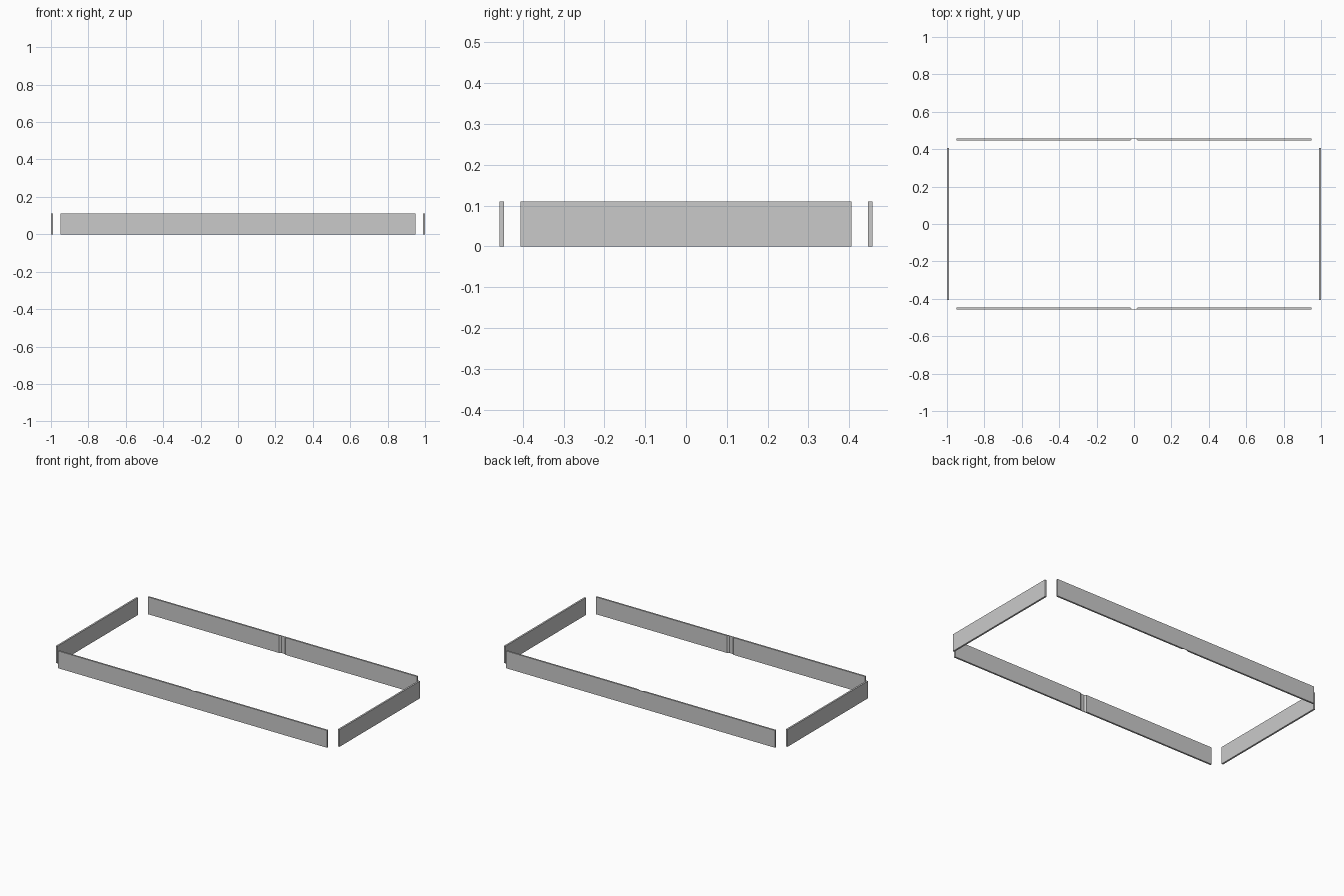
import bpy
import bmesh
from math import pi
from mathutils import Matrix

cube = bpy.data.objects.get("Cube")
if cube:
    bpy.data.objects.remove(cube, do_unlink=True)

HEIGHT = 0.11
THICK = 0.011

# Single light grey finish
grey = bpy.data.materials.new("light_grey")
grey.use_nodes = True
colour = (0.59, 0.59, 0.59, 1)
grey.diffuse_color = colour
grey.node_tree.nodes["Principled BSDF"].inputs["Base Color"].default_value = colour


def board(name, outline, turn):
    """Extrude a plan outline up to the board height, turned about z."""
    bm = bmesh.new()
    base = bm.faces.new([bm.verts.new((x, y, 0)) for x, y in outline])
    top = bmesh.ops.extrude_face_region(bm, geom=[base])["geom"]
    bmesh.ops.translate(bm, vec=(0, 0, HEIGHT),
                        verts=[v for v in top if isinstance(v, bmesh.types.BMVert)])
    bmesh.ops.recalc_face_normals(bm, faces=bm.faces)
    bm.transform(Matrix.Rotation(turn, 4, "Z"))
    mesh = bpy.data.meshes.new(name)
    bm.to_mesh(mesh)
    bm.free()
    mesh.materials.append(grey)
    obj = bpy.data.objects.new(name, mesh)
    bpy.context.collection.objects.link(obj)
    return obj


def plan(half_length, outer, notch=()):
    """Board outline on the -y side, with an optional notch in its inner edge."""
    inner = -outer + THICK
    return [(-half_length, -outer), (half_length, -outer), (half_length, inner),
            *[(x, inner - depth) for x, depth in notch], (-half_length, inner)]


# Long boards with a shallow bevelled notch at the middle of the inner face
notch = [(0.022, 0), (0.012, 0.008), (-0.012, 0.008), (-0.022, 0)]
long_plan = plan(0.949, 0.457, notch)
board("front_board", long_plan, 0)
board("back_board", long_plan, pi)

# Plain short end boards
end_plan = plan(0.406, 1.0)
board("left_end_board", end_plan, pi / 2)
board("right_end_board", end_plan, -pi / 2)
